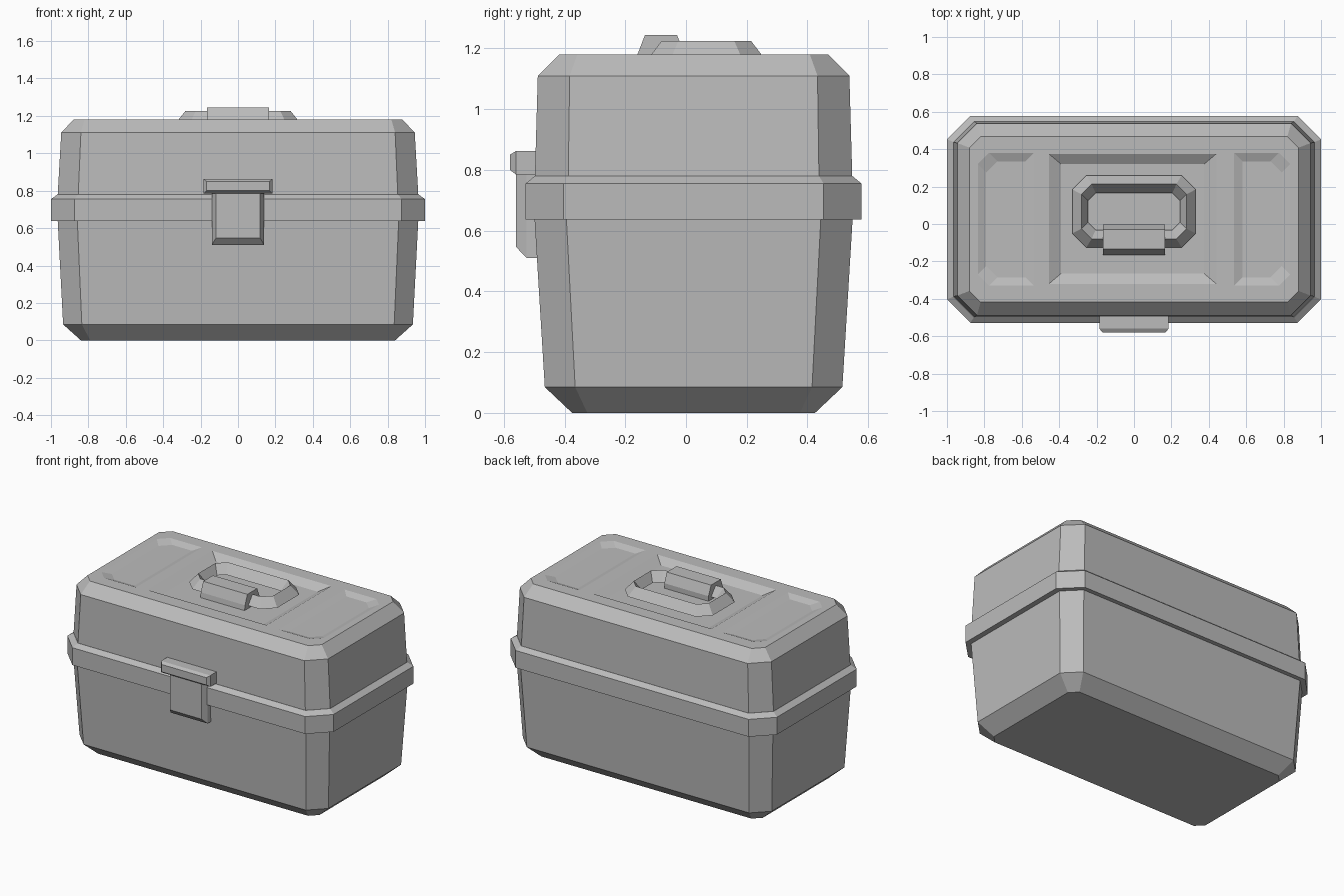
import bpy, bmesh

cube = bpy.data.objects.get("Cube")
if cube:
    bpy.data.objects.remove(cube, do_unlink=True)

grey = bpy.data.materials.new("plain_grey")
grey.use_nodes = True
COLOR = (0.5, 0.5, 0.5, 1)
grey.diffuse_color = COLOR
grey.node_tree.nodes["Principled BSDF"].inputs["Base Color"].default_value = COLOR

CY = 0.025  # the case sits slightly back, making room for the latch


def loft(name, rings, closed=False):
    """Skin equal-length rings; cap both ends, or join last to first."""
    bm = bmesh.new()
    loops = [[bm.verts.new(p) for p in ring] for ring in rings]
    n = len(loops[0])
    pairs = list(zip(loops, loops[1:]))
    if closed:
        pairs.append((loops[-1], loops[0]))
    else:
        bm.faces.new(loops[0])
        bm.faces.new(loops[-1])
    for a, b in pairs:
        for i in range(n):
            j = (i + 1) % n
            bm.faces.new((a[i], a[j], b[j], b[i]))
    bmesh.ops.recalc_face_normals(bm, faces=bm.faces[:])
    mesh = bpy.data.meshes.new(name)
    bm.to_mesh(mesh)
    bm.free()
    mesh.materials.append(grey)
    obj = bpy.data.objects.new(name, mesh)
    bpy.context.collection.objects.link(obj)
    return obj


def octagon(hx, hy, cut, z, cy=CY):
    """Rectangle with cut corners, lying flat at height z."""
    a, b = hx - cut, hy - cut
    pts = [(hx, -b), (hx, b), (a, hy), (-a, hy),
           (-hx, b), (-hx, -b), (-a, -hy), (a, -hy)]
    return [(x, y + cy, z) for x, y in pts]


def upright(hx, z0, z1, y):
    """Rectangle facing the front at depth y."""
    return [(-hx, y, z0), (hx, y, z0), (hx, y, z1), (-hx, y, z1)]


# Case: tub, rim and lid
loft("lower_tub", [octagon(0.84, 0.40, 0.05, 0),
                   octagon(0.935, 0.49, 0.10, 0.085),
                   octagon(0.965, 0.525, 0.105, 0.66)])
loft("rim_band", [octagon(1.0, 0.553, 0.125, 0.637),
                  octagon(1.0, 0.553, 0.125, 0.755),
                  octagon(0.965, 0.523, 0.11, 0.78)])
lid = loft("lid", [octagon(0.965, 0.523, 0.11, 0.76),
                   octagon(0.945, 0.513, 0.105, 1.11),
                   octagon(0.88, 0.443, 0.06, 1.18)])


# Recessed panels pressed into the lid
def recess(outline, inner, depth):
    top = 1.18
    low = [(x, y, top - depth) for x, y in inner]
    mid = [(x, y, top) for x, y in outline]
    # carry the slope a little above the lid for a clean cut
    high = [(m[0] + (m[0] - l[0]) * .1, m[1] + (m[1] - l[1]) * .1, top + depth * .1)
            for m, l in zip(mid, low)]
    cutter = loft("recess_cutter", [low, high])
    cutter.hide_render = True
    mod = lid.modifiers.new("recess", "BOOLEAN")
    mod.operation = "DIFFERENCE"
    mod.solver = "EXACT"
    mod.object = cutter
    bpy.context.view_layer.objects.active = lid
    bpy.ops.object.modifier_apply(modifier=mod.name)
    bpy.data.objects.remove(cutter, do_unlink=True)


def side_panel(s, inset):
    x0, x1 = 0.535 + inset, 0.835 - inset
    y0, y1, c = -0.33 + inset, 0.38 - inset, 0.06
    return [(s * x, y) for x, y in [(x0, y0), (x1 - c, y0), (x1, y0 + c),
                                    (x1, y1 - c), (x1 - c, y1), (x0, y1)]]


def rect(x0, x1, y0, y1):
    return [(x0, y0), (x1, y0), (x1, y1), (x0, y1)]


recess(rect(-0.455, 0.44, -0.32, 0.375), rect(-0.39, 0.375, -0.265, 0.32), 0.035)
for side in (-1, 1):
    recess(side_panel(side, 0), side_panel(side, 0.045), 0.018)

# Carrying handle: a folded-down ring with a diamond section
HY = 0.067
loft("handle_ring", [octagon(0.33, 0.193, 0.075, 1.165, HY),
                     octagon(0.282, 0.147, 0.055, 1.225, HY),
                     octagon(0.245, 0.098, 0.04, 1.165, HY),
                     octagon(0.282, 0.147, 0.055, 1.147, HY)], closed=True)

# Clip holding the front of the handle
clip = [(-0.165, 1.146), (-0.16, 1.18), (-0.135, 1.245),
        (-0.03, 1.245), (-0.003, 1.18), (-0.003, 1.146)]
loft("handle_clip", [[(x, y, z) for y, z in clip] for x in (-0.167, 0.165)])

# Front latch: hinge bar and flap
loft("latch_bar", [upright(0.185, 0.785, 0.862, -0.46),
                   upright(0.185, 0.785, 0.862, -0.56),
                   upright(0.168, 0.80, 0.85, -0.58)])
loft("latch_flap", [upright(0.14, 0.51, 0.81, -0.47),
                    upright(0.14, 0.51, 0.81, -0.525),
                    upright(0.118, 0.547, 0.81, -0.56)])
